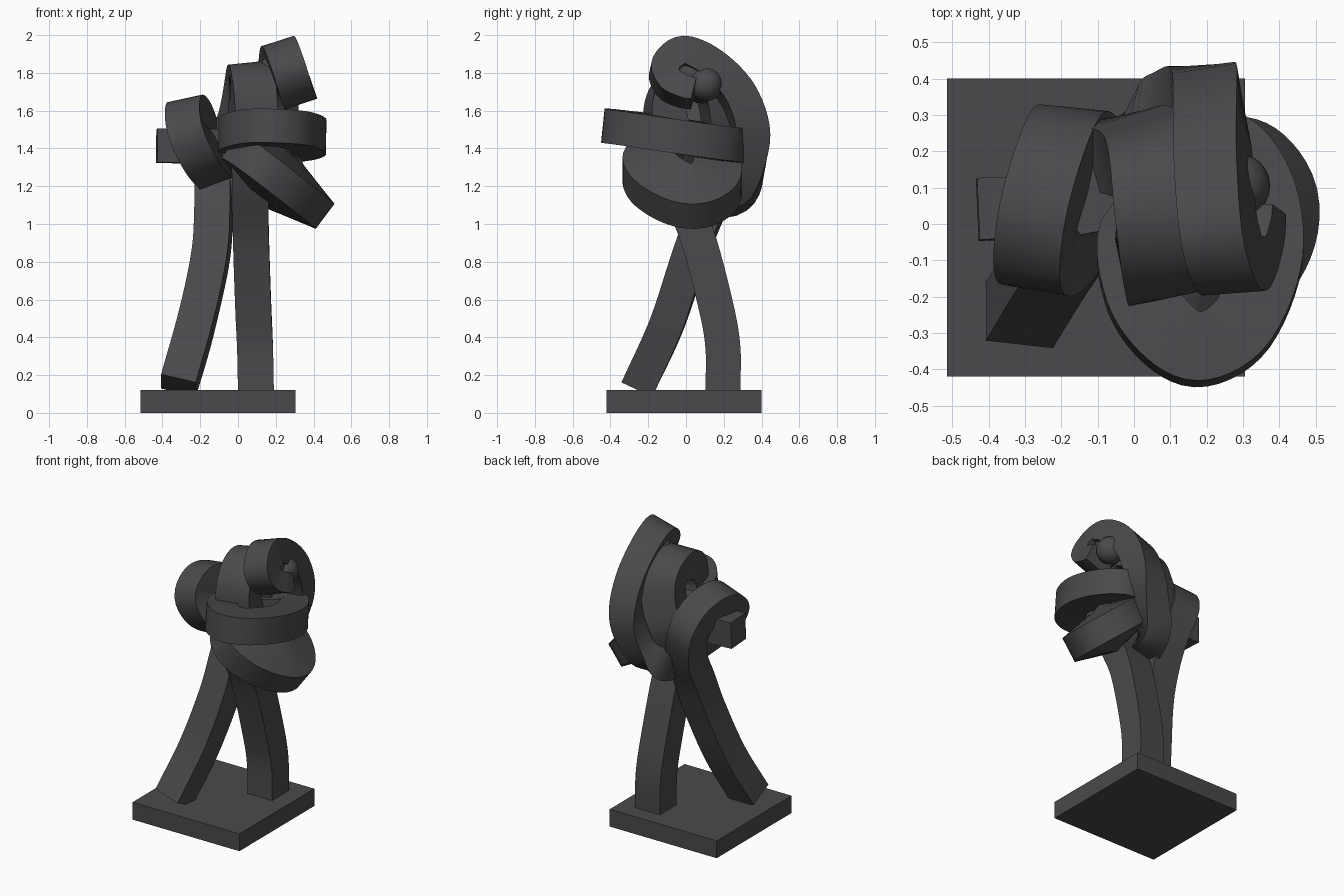
import bpy, bmesh, math
from mathutils import Vector

if "Cube" in bpy.data.objects:
    bpy.data.objects.remove(bpy.data.objects["Cube"])

mat = bpy.data.materials.new("dark_grey")
mat.diffuse_color = (0.068, 0.066, 0.071, 1)
mat.use_nodes = True
mat.node_tree.nodes["Principled BSDF"].inputs["Base Color"].default_value = mat.diffuse_color


def finish(name, bm, smooth=True):
    bmesh.ops.recalc_face_normals(bm, faces=bm.faces)
    me = bpy.data.meshes.new(name)
    bm.to_mesh(me)
    bm.free()
    ob = bpy.data.objects.new(name, me)
    bpy.context.collection.objects.link(ob)
    me.materials.append(mat)
    if smooth:
        bpy.ops.object.select_all(action='DESELECT')
        ob.select_set(True)
        bpy.context.view_layer.objects.active = ob
        bpy.ops.object.shade_smooth_by_angle(angle=math.radians(35))
    return ob


def spline(pts, n=6):
    """Catmull-Rom curve through the points."""
    p = [Vector(q) for q in pts]
    p = [2 * p[0] - p[1]] + p + [2 * p[-1] - p[-2]]
    out = []
    for i in range(1, len(p) - 2):
        a, b, c, d = p[i - 1:i + 3]
        for k in range(n):
            t = k / n
            out.append(0.5 * (2 * b + (c - a) * t + (2 * a - 5 * b + 4 * c - d) * t * t
                              + (3 * b - a - 3 * c + d) * t ** 3))
    return out + [p[-2]]


def bar(name, pts, width, thick, side, side_end=None, thick_end=None, hub=None, inner=1):
    """Sweep a four-sided bar along a path; width runs along the side direction.
    With a hub, the edge nearest the hub is widened by the factor inner."""
    path = spline(pts)
    s0, s1 = Vector(side), Vector(side_end or side)
    bm = bmesh.new()
    rings = []
    last = len(path) - 1
    for i, c in enumerate(path):
        t = (path[min(i + 1, last)] - path[max(i - 1, 0)]).normalized()
        s = s0.lerp(s1, i / last)
        s = (s - t * s.dot(t)).normalized()
        b = t.cross(s)
        h = thick + ((thick_end or thick) - thick) * i / last
        near = 0
        if hub:
            near = 1 if (Vector(hub) - c).dot(b) > 0 else -1
        rings.append([bm.verts.new(c + s * u * width / 2 * (inner if v == near else 1) + b * v * h / 2)
                      for u, v in ((-1, -1), (1, -1), (1, 1), (-1, 1))])
    for r, q in zip(rings, rings[1:]):
        for k in range(4):
            bm.faces.new((r[k], r[(k + 1) % 4], q[(k + 1) % 4], q[k]))
    bm.faces.new(rings[0])
    bm.faces.new(rings[-1])
    return finish(name, bm)


def ball(name, center, radius):
    bm = bmesh.new()
    bmesh.ops.create_uvsphere(bm, u_segments=24, v_segments=14, radius=radius)
    bmesh.ops.translate(bm, verts=bm.verts, vec=center)
    return finish(name, bm)


# base slab
bm = bmesh.new()
bmesh.ops.create_cube(bm, size=1)
for v in bm.verts:
    v.co = Vector((v.co.x * 0.82 - 0.105, v.co.y * 0.82 - 0.01, v.co.z * 0.12 + 0.06))
finish("base", bm, False)

# left leg rising to the back, then arching forward and tucking back into itself
bar("left_leg_and_arch",
    [(-.315, -.25, .145), (-.225, -.105, .46), (-.15, .01, .8), (-.13, .09, 1.02),
     (-.13, .18, 1.22), (-.18, .23, 1.41), (-.225, .15, 1.54), (-.265, .01, 1.575),
     (-.265, -.09, 1.49), (-.2, -.06, 1.37), (-.13, .08, 1.29)],
    0.19, 0.18, (1, 0, 0), (.93, -.2, .3))

# right leg rising to the front
bar("right_leg",
    [(.095, .195, .11), (.09, .195, .35), (.08, .155, .58), (.068, .055, .95),
     (.065, -.06, 1.2), (.06, -.12, 1.36)],
    0.19, 0.185, (1, 0, 0))

# drooping loop on the lower right, thicker toward its middle
bar("lower_loop",
    [(.05, -.08, 1.35), (.12, -.2, 1.31), (.235, -.175, 1.22), (.335, -.055, 1.14),
     (.355, .06, 1.12), (.29, .15, 1.175), (.2, .16, 1.26), (.12, .08, 1.33)],
    0.165, 0.26, (.6, 0, .8), hub=(.18, 0, 1.25), inner=1.8)

# nearly level ring that ends in the stub on the left
bar("level_ring_and_stub",
    [(.1, .0, 1.46), (.0, -.04, 1.47), (.02, -.2, 1.49), (.1, -.31, 1.51), (.19, -.345, 1.51),
     (.3, -.275, 1.5), (.373, -.09, 1.47), (.35, .1, 1.44), (.25, .22, 1.42),
     (.1, .17, 1.41), (-.12, .06, 1.41), (-.43, .04, 1.415)],
    0.18, 0.2, (0, .15, 1), (0, .02, 1), thick_end=.17)

# middle arch running front to back
bar("middle_arch",
    [(.08, -.06, 1.4), (.08, -.11, 1.58), (.075, -.07, 1.71), (.07, .04, 1.76),
     (.06, .16, 1.7), (.02, .2, 1.53), (-.04, .2, 1.4), (-.08, .15, 1.25)],
    0.23, 0.19, (.97, .2, .1))

# tall curl sweeping up the back and rolling forward at the top
bar("tall_curl",
    [(-.04, .1, 1.17), (.03, .24, 1.17), (.13, .31, 1.28), (.2, .345, 1.48),
     (.215, .275, 1.68), (.22, .13, 1.83), (.235, -.02, 1.895), (.265, -.115, 1.825),
     (.29, -.09, 1.745), (.31, -.02, 1.705), (.315, .04, 1.69)],
    0.18, 0.21, (.94, .07, .3), thick_end=.12)

# ball held in the curl, and the core behind it
ball("ball", (.285, .105, 1.74), 0.09)
ball("curl_core", (.215, .03, 1.8), 0.11)
